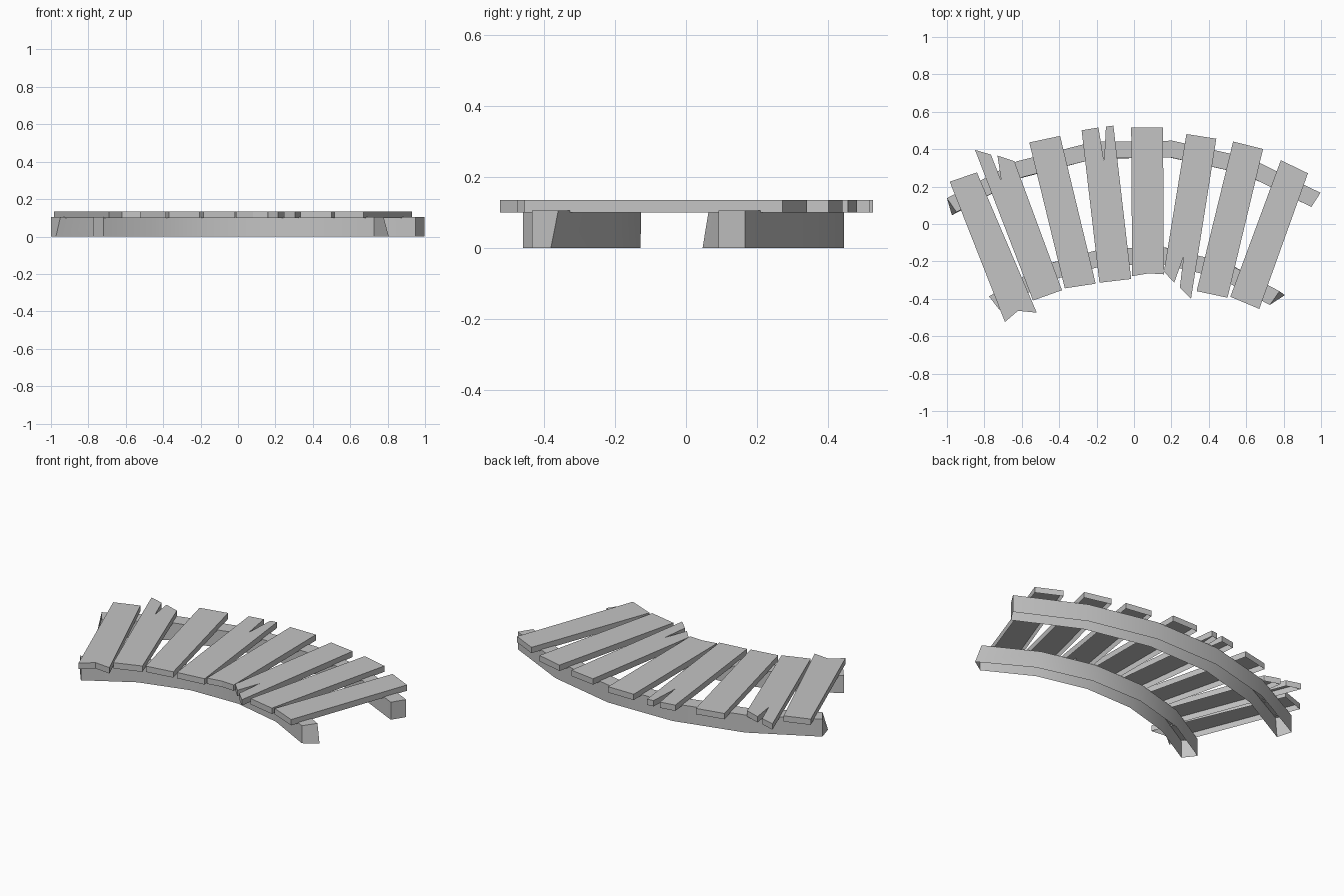
import bpy, bmesh, math

cube = bpy.data.objects.get("Cube")
if cube:
    bpy.data.objects.remove(cube, do_unlink=True)

grey = bpy.data.materials.new("weathered_grey")
grey.use_nodes = True
grey.diffuse_color = (0.55, 0.55, 0.55, 1)
grey.node_tree.nodes["Principled BSDF"].inputs["Base Color"].default_value = (0.55, 0.55, 0.55, 1)


def finish(name, bm):
    mesh = bpy.data.meshes.new(name)
    bm.to_mesh(mesh)
    bm.free()
    mesh.materials.append(grey)
    obj = bpy.data.objects.new(name, mesh)
    bpy.context.collection.objects.link(obj)
    return obj


def plank(name, outline, bottom=0.1, top=0.135):
    """Top face with walls hanging down, open underneath; outline runs clockwise."""
    bm = bmesh.new()
    low = [bm.verts.new((x, y - 0.004, bottom)) for x, y in outline]
    high = [bm.verts.new((x, y - 0.004, top)) for x, y in outline]
    bm.faces.new(high[::-1])
    for i in range(len(low)):
        bm.faces.new((low[i - 1], low[i], high[i], high[i - 1]))
    finish(name, bm)


def beam(name, cx, apex, radius, left, right, inner_slide=0, outer_slide=0,
         width=0.09, height=0.105, segments=5):
    """Arc-shaped channel, open underneath; one foot corner slides past the end."""
    bm = bmesh.new()
    a0, a1 = math.asin((left - cx) / radius), math.asin((right - cx) / radius)
    inner = radius - width
    rings = []
    for i in range(segments + 1):
        t = i / segments
        a = a0 + (a1 - a0) * t
        section = [(inner, a - inner_slide / inner * (1 - t), 0), (inner, a, height),
                   (radius, a, height), (radius, a + outer_slide / radius * t, 0)]
        rings.append([bm.verts.new((cx + r * math.sin(b),
                                    apex - radius + r * math.cos(b), z))
                      for r, b, z in section])
    for p, q in zip(rings, rings[1:]):
        for k in range(3):
            bm.faces.new((p[k], q[k], q[k + 1], p[k + 1]))
    bm.faces.new(rings[0])
    bm.faces.new(rings[-1][::-1])
    obj = finish(name, bm)
    bpy.ops.object.select_all(action='DESELECT')
    obj.select_set(True)
    bpy.context.view_layer.objects.active = obj
    bpy.ops.object.shade_smooth_by_angle(angle=math.radians(30))


# Curved supports
beam("back_beam", 0.02, 0.455, 1.8, -1.0, 0.997, inner_slide=0.03)
beam("front_beam", 0.02, -0.118, 1.31, -0.775, 0.778, outer_slide=0.035)

# Fanned planks, some with broken ends
planks = [
    [(-.985, .23), (-.84, .28), (-.52, -.47), (-.62, -.46), (-.69, -.52)],
    [(-.85, .40), (-.765, .375), (-.71, .235), (-.73, .37), (-.64, .34),
     (-.385, -.35), (-.54, -.405)],
    [(-.56, .44), (-.395, .475), (-.205, -.315), (-.37, -.34)],
    [(-.28, .505), (-.19, .52), (-.16, .335), (-.15, .525), (-.11, .53),
     (-.015, -.29), (-.185, -.31)],
    [(-.015, .52), (.155, .52), (.16, -.265), (.08, -.26), (-.01, -.275)],
    [(.28, .485), (.44, .46), (.305, -.395), (.245, -.335), (.265, -.17),
     (.215, -.31), (.16, -.25)],
    [(.53, .445), (.69, .405), (.50, -.39), (.335, -.355)],
    [(.785, .345), (.93, .275), (.67, -.45), (.515, -.385)],
]
for i, outline in enumerate(planks, 1):
    plank(f"plank_{i}", outline)
